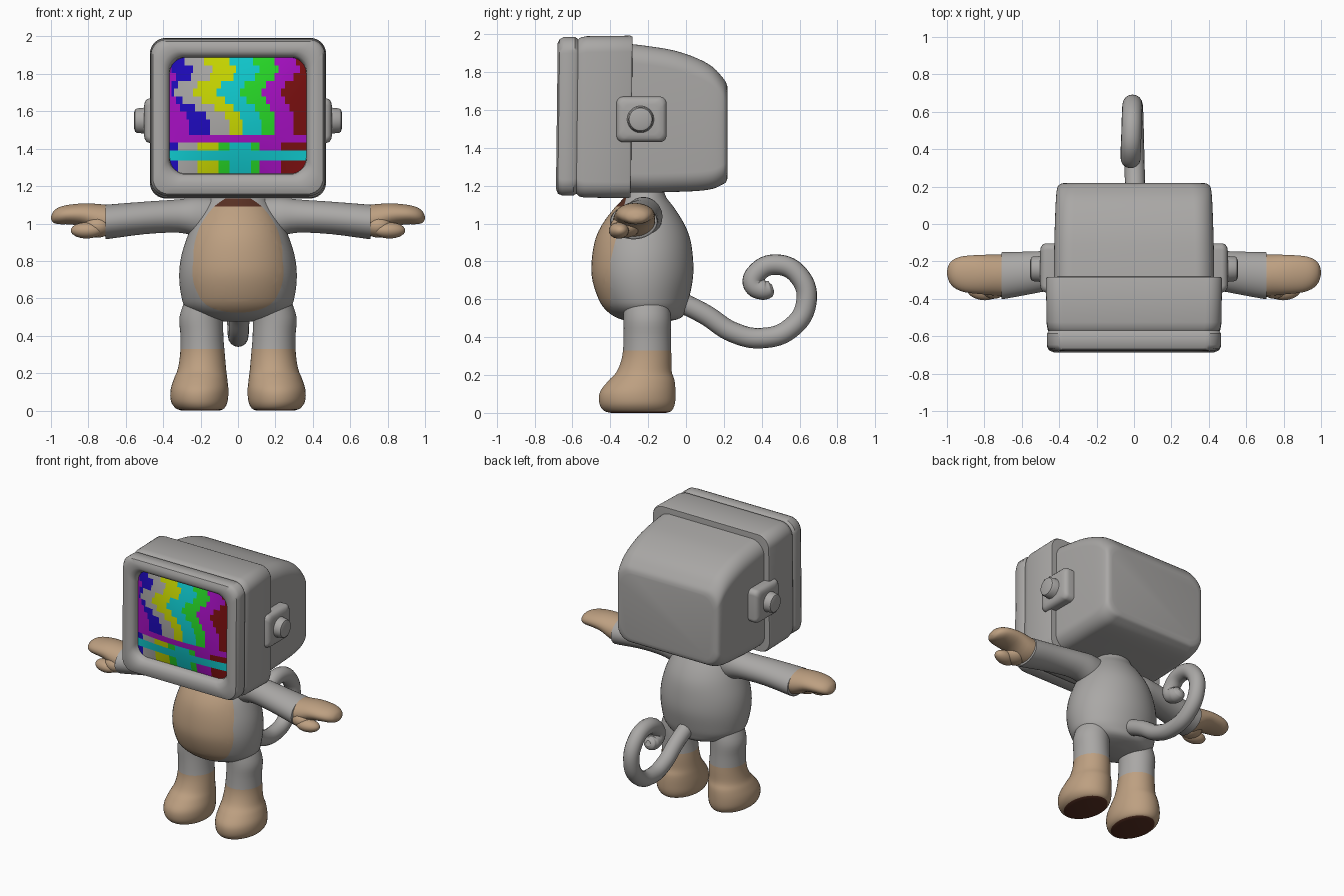
import bpy, bmesh, math
from mathutils import Vector

cube = bpy.data.objects.get("Cube")
if cube:
    bpy.data.objects.remove(cube, do_unlink=True)


def material(name, *rgb):
    m = bpy.data.materials.new(name)
    m.use_nodes = True
    m.diffuse_color = (*rgb, 1)
    m.node_tree.nodes["Principled BSDF"].inputs["Base Color"].default_value = (*rgb, 1)
    return m


GREY = material("warm_grey", .40, .39, .38)
TAN = material("tan", .51, .35, .22)
BROWN = material("dark_brown", .1, .03, .017)
BLUE = material("blue", .013, .003, .51)
YELLOW = material("yellow", .58, .68, 0)
CYAN = material("cyan", .005, .58, .61)
GREEN = material("green", .02, .68, .02)
MAGENTA = material("magenta", .38, .005, .54)
RED = material("dark_red", .2, .005, .005)


def finish(name, bm, mats, angle=40):
    bmesh.ops.recalc_face_normals(bm, faces=bm.faces)
    mesh = bpy.data.meshes.new(name)
    bm.to_mesh(mesh)
    bm.free()
    ob = bpy.data.objects.new(name, mesh)
    bpy.context.collection.objects.link(ob)
    for m in mats:
        mesh.materials.append(m)
    bpy.ops.object.select_all(action="DESELECT")
    ob.select_set(True)
    bpy.context.view_layer.objects.active = ob
    bpy.ops.object.shade_smooth_by_angle(angle=math.radians(angle))
    return ob


def spline(rings, steps):
    """Smoothly fill in rings between the given ones."""
    out = []
    for i in range(len(rings) - 1):
        a, b = rings[max(i - 1, 0)], rings[i]
        c, d = rings[i + 1], rings[min(i + 2, len(rings) - 1)]
        for s in range(steps):
            t = s / steps
            out.append([q + t / 2 * (r - p + t * (2*p - 5*q + 4*r - w + t * (3*(q - r) + w - p)))
                        for p, q, r, w in zip(a, b, c, d)])
    return out + [rings[-1]]


def loft(name, axis, rings, mats=(GREY,), steps=1, corner=None, side=1, shear=0,
         planes=(), rule=None, k=10, angle=40):
    """Skin rings (position, centre u, centre v, radius u, radius v) along an axis.
    Rings are ellipses, or rounded rectangles when a corner radius is given."""
    bm = bmesh.new()
    loops = []
    for t, cu, cv, ru, rv in spline(rings, steps):
        a, b = (min(corner, ru), min(corner, rv)) if corner else (ru, rv)
        loop = []
        for q, (su, sv) in enumerate(((1, 1), (-1, 1), (-1, -1), (1, -1))):
            for i in range(k):
                f = i / (k - 1) if corner else (i + .5) / k
                ang = math.pi / 2 * (q + f)
                u = cu + su * (ru - a) + a * math.cos(ang)
                v = cv + sv * (rv - b) + b * math.sin(ang)
                x, y, z = {"x": (t, u, v), "y": (u, t, v), "z": (u, v, t)}[axis]
                loop.append(bm.verts.new((x * side, y + shear * (z - 1.565), z)))
        loops.append(loop)
    for lo, hi in zip(loops, loops[1:]):
        for i in range(len(lo)):
            j = (i + 1) % len(lo)
            bm.faces.new((lo[i], lo[j], hi[j], hi[i]))
    bm.faces.new(loops[0])
    bm.faces.new(loops[-1])
    for co, no in planes:
        bmesh.ops.bisect_plane(bm, geom=bm.verts[:] + bm.edges[:] + bm.faces[:],
                               plane_co=co, plane_no=no)
    if rule:
        for f in bm.faces:
            f.material_index = rule(f.calc_center_median())
    return finish(name, bm, mats, angle)


def blob(name, centre, radii, mat, tilt=0):
    bm = bmesh.new()
    bmesh.ops.create_uvsphere(bm, u_segments=24, v_segments=14, radius=1)
    ob = finish(name, bm, [mat], 60)
    ob.location, ob.scale, ob.rotation_euler = centre, radii, (0, 0, tilt)


# Head: front casing with bezel and recess, then tapered rear casing
loft("head_casing", "y", [
    (-.60, 0, 1.577, .362, .308), (-.65, 0, 1.577, .368, .313), (-.67, 0, 1.575, .378, .325),
    (-.682, 0, 1.57, .40, .35), (-.682, 0, 1.567, .43, .385), (-.672, 0, 1.566, .455, .408),
    (-.65, 0, 1.566, .466, .418), (-.59, 0, 1.566, .466, .418), (-.574, 0, 1.565, .455, .408),
    (-.56, 0, 1.563, .462, .42), (-.53, 0, 1.563, .467, .426), (-.30, 0, 1.563, .471, .429),
    (-.288, 0, 1.563, .465, .424), (-.286, 0, 1.563, .42, .38)], corner=.085, shear=.012)
loft("head_back", "y", [
    (-.32, 0, 1.558, .428, .393), (-.20, 0, 1.55, .428, .387), (-.06, 0, 1.54, .425, .373),
    (.06, 0, 1.522, .421, .35), (.14, 0, 1.505, .417, .322), (.19, 0, 1.49, .411, .285),
    (.212, 0, 1.482, .397, .262), (.22, 0, 1.48, .37, .235)], corner=.1, steps=3)

# Screen: bulging grid coloured as wavy bars with two bands across
BARS = [MAGENTA, BLUE, GREY, YELLOW, CYAN, GREEN, MAGENTA, RED]
LOW_BARS = [BLUE, GREY, YELLOW, GREEN, CYAN, GREEN, MAGENTA, RED]
TOP_EDGES = [0, .09, .23, .42, .59, .75, .90]
END_EDGES = [.14, .29, .43, .53, .67, .77, .90]
LOW_EDGES = [.07, .21, .36, .43, .59, .65, .81]
BLEND = [0, .15, .3, .1, .1, .3, .6, .9, 1, 1]
WIGGLE = [.02, .05, .01, -.05, -.08, -.05, -.02, 0, 0, 0]


def bar_colour(u, v):
    """u runs left to right, v runs top to bottom."""
    if .67 < v < .74:
        return MAGENTA
    if .81 < v < .89:
        return CYAN
    if v > .7:
        return LOW_BARS[sum(u > e for e in LOW_EDGES)]
    row = min(int(v / .067), 9)
    edges = [p + (q - p) * BLEND[row] + (WIGGLE[row] if i else 0)
             for i, (p, q) in enumerate(zip(TOP_EDGES, END_EDGES))]
    return BARS[sum(u > e for e in edges)]


screen_mats = [GREY, BLUE, YELLOW, CYAN, GREEN, MAGENTA, RED]
bm = bmesh.new()
NX, NZ = 64, 45
grid = []
for j in range(NZ + 1):
    row = []
    for i in range(NX + 1):
        u, v = i / NX, j / NZ
        bulge = (1 - (2*u - 1)**2) * (1 - (2*v - 1)**2)
        z = 1.887 - .62 * v
        row.append(bm.verts.new((-.366 + .732 * u, -.625 - .045 * bulge + .012 * (z - 1.565), z)))
    grid.append(row)
for j in range(NZ):
    for i in range(NX):
        f = bm.faces.new((grid[j][i], grid[j+1][i], grid[j+1][i+1], grid[j][i+1]))
        f.material_index = screen_mats.index(bar_colour((i + .5) / NX, (j + .5) / NZ))
finish("screen", bm, screen_mats)

# Body with belly patch and collar
loft("body", "z", [
    (.475, 0, -.2, .06, .06), (.5, 0, -.195, .2, .165), (.55, 0, -.215, .28, .215),
    (.62, 0, -.225, .305, .245), (.72, 0, -.23, .315, .268), (.82, 0, -.23, .305, .267),
    (.92, 0, -.228, .275, .25), (1.0, 0, -.225, .24, .215), (1.08, 0, -.22, .19, .16),
    (1.14, 0, -.215, .14, .11), (1.19, 0, -.21, .10, .09)],
    mats=(GREY, TAN, BROWN), steps=4, k=14, angle=60,
    planes=[((0, -.4, .8), (0, 1, 0)), ((0, -.4, .8), (0, 1, -.25)), ((0, 0, 1.09), (0, 0, 1))],
    rule=lambda c: (2 if c.z > 1.09 else 1) if c.y < -.4 + .25 * max(c.z - .8, 0) else 0)

# Paired parts
for side, label in ((1, "left"), (-1, "right")):
    loft(label + "_ear_plate", "x", [
        (.40, -.235, 1.55, .13, .118), (.47, -.235, 1.55, .132, .12), (.488, -.235, 1.55, .126, .114),
        (.498, -.235, 1.55, .112, .10), (.502, -.235, 1.55, .09, .08)], corner=.035, side=side)
    loft(label + "_ear_knob", "x", [
        (.49, -.24, 1.55, .075, .075), (.51, -.24, 1.55, .068, .068), (.54, -.24, 1.55, .066, .066),
        (.55, -.24, 1.55, .06, .06), (.555, -.24, 1.55, .045, .045)], side=side)
    loft(label + "_arm", "x", [
        (.1, -.22, 1.02, .08, .11), (.22, -.225, 1.035, .10, .105), (.32, -.23, 1.04, .10, .089),
        (.5, -.255, 1.03, .11, .087), (.69, -.275, 1.01, .125, .092), (.705, -.275, 1.01, .122, .09),
        (.71, -.275, 1.01, .108, .078)], steps=3, side=side)
    loft(label + "_hand", "x", [
        (.68, -.275, 1.012, .112, .085), (.74, -.273, 1.022, .11, .082), (.82, -.27, 1.045, .105, .063),
        (.90, -.268, 1.048, .098, .053), (.95, -.265, 1.043, .083, .047), (.98, -.262, 1.037, .06, .036),
        (.993, -.26, 1.033, .036, .022), (1.0, -.26, 1.03, .008, .006)],
        mats=(TAN,), steps=3, side=side, angle=60)
    blob(label + "_thumb", (side * .81, -.355, .963), (.085, .052, .043), TAN, side * .15)
    blob(label + "_thumb_base", (side * .75, -.32, .985), (.08, .08, .06), TAN)
    loft(label + "_leg", "z", [
        (0, .2, -.25, .10, .145), (.012, .203, -.255, .13, .18), (.05, .207, -.258, .152, .20),
        (.11, .206, -.255, .155, .20), (.17, .2, -.235, .143, .175), (.22, .193, -.22, .13, .145),
        (.3, .19, -.207, .12, .13), (.4, .193, -.205, .115, .125), (.5, .195, -.205, .118, .125),
        (.6, .17, -.21, .11, .12)],
        mats=(GREY, TAN, BROWN), steps=4, side=side, angle=60, planes=[((0, 0, .33), (0, 0, 1))],
        rule=lambda c: 2 if c.z < .008 else 1 if c.z < .33 else 0)

# Curled tail
curve = bpy.data.curves.new("tail", "CURVE")
curve.dimensions = "3D"
curve.bevel_depth = .054
curve.bevel_resolution = 6
curve.use_fill_caps = True
path = [(-.06, .60), (.1, .52), (.25, .425), (.4, .395), (.55, .445), (.635, .58), (.60, .72),
        (.48, .783), (.375, .74), (.355, .68), (.41, .65), (.445, .655), (.46, .66)]
sp = curve.splines.new("BEZIER")
sp.bezier_points.add(len(path) - 1)
sp.resolution_u = 8
for i, (p, (y, z)) in enumerate(zip(sp.bezier_points, path)):
    p.co = Vector((.012 - .03 * min(i / 8, 1), y, z))
    p.handle_left_type = p.handle_right_type = "AUTO"
    p.radius = {11: .8, 12: .35}.get(i, 1)
sp.use_smooth = True
curve.materials.append(GREY)
bpy.context.collection.objects.link(bpy.data.objects.new("tail", curve))
